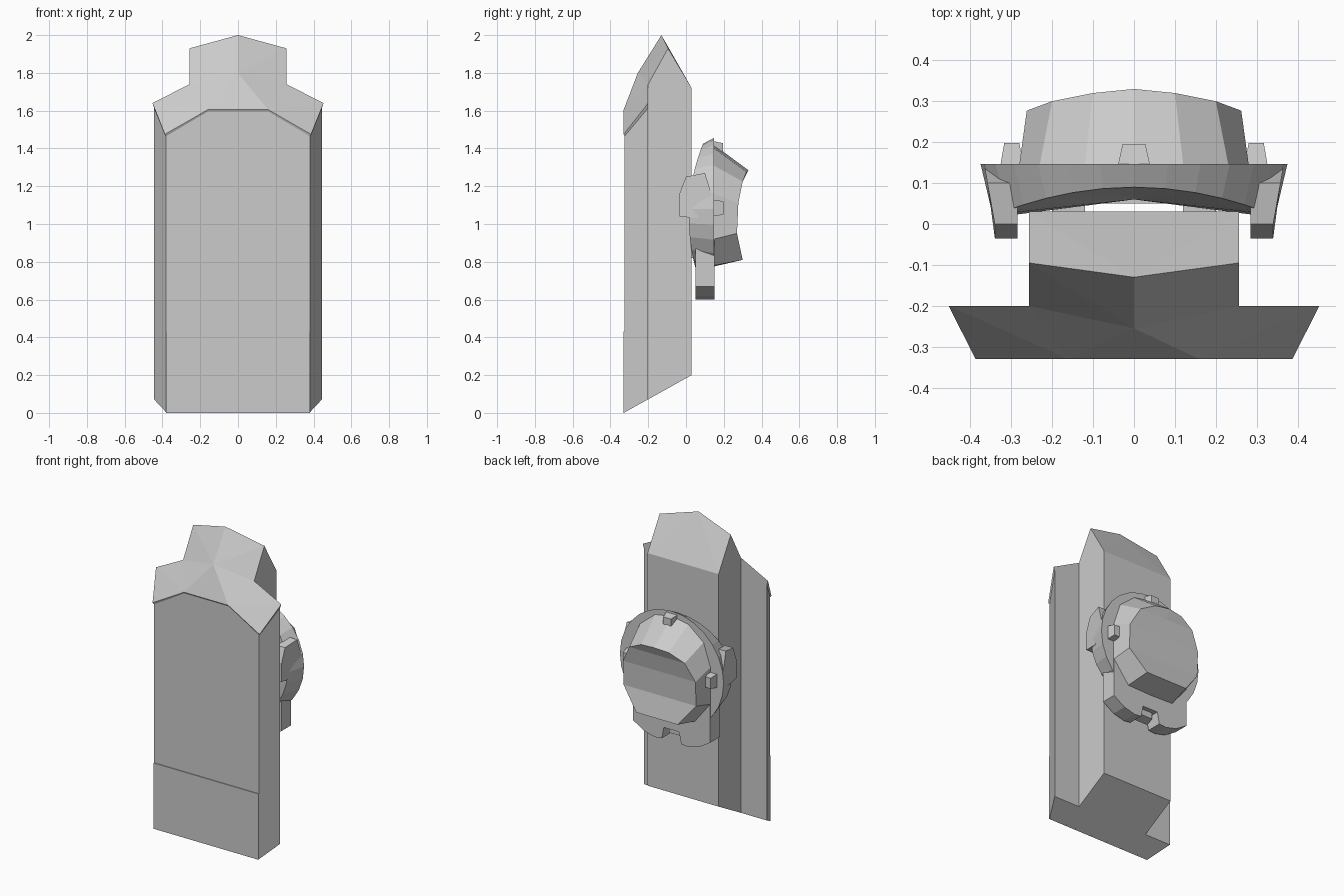
import bpy, bmesh
from math import sin, cos, pi

if "Cube" in bpy.data.objects:
    bpy.data.objects.remove(bpy.data.objects["Cube"])


def build(name, verts, faces, mirror=True):
    """Mesh from named/indexed points; optionally mirrored across x = 0."""
    bm = bmesh.new()
    items = verts.items() if isinstance(verts, dict) else enumerate(verts)
    v = {k: bm.verts.new(co) for k, co in items}
    for f in faces:
        bm.faces.new([v[k] for k in f])
    if mirror:
        dup = bmesh.ops.duplicate(bm, geom=bm.verts[:] + bm.edges[:] + bm.faces[:])
        for e in dup["geom"]:
            if isinstance(e, bmesh.types.BMVert):
                e.co.x *= -1
        bmesh.ops.remove_doubles(bm, verts=bm.verts[:], dist=1e-4)
    bmesh.ops.recalc_face_normals(bm, faces=bm.faces[:])
    bmesh.ops.dissolve_limit(bm, angle_limit=0.005, verts=bm.verts[:], edges=bm.edges[:])
    bmesh.ops.recalc_face_normals(bm, faces=bm.faces[:])
    me = bpy.data.meshes.new(name)
    bm.to_mesh(me)
    bm.free()
    ob = bpy.data.objects.new(name, me)
    bpy.context.collection.objects.link(ob)
    return ob


def loft(name, rings, mirror=False):
    """Closed solid through equal-length rings with capped ends."""
    n = len(rings[0])
    verts = [p for r in rings for p in r]
    faces = [[k * n + i, k * n + (i + 1) % n, (k + 1) * n + (i + 1) % n, (k + 1) * n + i]
             for k in range(len(rings) - 1) for i in range(n)]
    faces += [list(range(n)), list(range((len(rings) - 1) * n, len(verts)))]
    return build(name, verts, faces, mirror)


def box(name, x0, x1, y0, y1, z0, z1, taper=0.0, mirror=False):
    def ring(y, t):
        return [(x0 + t, y, z0 + t), (x1 - t, y, z0 + t), (x1 - t, y, z1 - t), (x0 + t, y, z1 - t)]
    return loft(name, [ring(y0, 0), ring(y1, taper)], mirror)


# Tall slab: sloped underside, stepped plan, faceted roof with a thin eave
pillar = {
    "a0": (.38, -.325, .003), "b0": (.445, -.2, .072), "c0": (.257, -.2, .072), "d0": (.257, .03, .2),
    "m0": (0, -.325, .003), "n0": (0, -.2, .072), "k0": (0, .03, .2),
    "a1": (.38, -.325, 1.465), "b1": (.445, -.2, 1.615), "f1": (.16, -.325, 1.595), "m1": (0, -.325, 1.595),
    "a": (.387, -.33, 1.475), "b": (.453, -.2, 1.64), "f": (.16, -.33, 1.605), "m": (0, -.33, 1.605),
    "c": (.257, -.2, 1.74), "d": (.257, .03, 1.72), "q": (.257, -.095, 1.93),
    "r": (0, -.255, 1.8), "p": (0, -.13, 2.0), "k": (0, .03, 1.72), "c1": (.257, -.2, 1.615),
}
build("slab", pillar, [
    ["m0", "a0", "b0", "c0", "n0"], ["n0", "c0", "d0", "k0"],
    ["m0", "a0", "a1", "f1", "m1"], ["a0", "b0", "b1", "a1"],
    ["b0", "c0", "c1", "b1"], ["c0", "d0", "d", "q", "c", "c1"], ["d0", "k0", "k", "d"],
    ["m1", "f1", "f", "m"], ["f1", "a1", "a", "f"], ["a1", "b1", "b", "a"], ["b1", "c1", "c", "b"],
    ["m", "f", "r"], ["f", "a", "b"], ["f", "b", "c"], ["f", "c", "r"],
    ["r", "c", "q"], ["r", "q", "p"], ["p", "q", "d"], ["p", "d", "k"],
])

# Slightly raised kick panel on the lower front
loft("lower_panel", [[(x, -.33, 0), (x, -.33, .43), (x, -.323, .43), (x, -.323, .004)]
                     for x in (-.38, .38)])

# Round plate behind the slab, its front bending forward at the sides
N, CZ = 28, 1.08


def rim(r, y_of):
    return [(r * sin(2 * pi * i / N), y_of(2 * pi * i / N), CZ + r * cos(2 * pi * i / N))
            for i in range(N)]


def front_y(a):
    return .09 - .07 * sin(a) ** 2 - (.03 if cos(a) < 0 else 0) * abs(cos(a))


back, front = rim(.375, lambda a: .147), rim(.345, front_y)
plate_faces = [[i, (i + 1) % N, N + (i + 1) % N, N + i] for i in range(N)]
plate_faces += [[N + i, N + (i + 1) % N, 2 * N] for i in range(N)] + [list(range(N))]
build("round_plate", back + front + [(0, .06, CZ)], plate_faces, False)

# Side clamps gripping forward past the slab
clamp = [(-.035, 1.04), (-.035, 1.16), (0, 1.25), (.1, 1.27), (.147, 1.12), (.06, 1.03)]
loft("side_clamp", [[(.285, y, z) for y, z in clamp],
                    [(.34 + max(0, y) * .18, y, z) for y, z in clamp]], True)

# Faceted drum on the back with a creased rear face
base = [(.12, .147, 1.40), (.23, .147, 1.31), (.28, .147, 1.16), (.28, .147, .92), (.17, .147, .78)]
rear = [(.10, .32, 1.275), (.20, .30, 1.225), (.262, .277, 1.11), (.262, .27, .95), (.15, .30, .81)]
mid_b = [(0, .147, 1.42), (0, .147, .775)]
drum = {}
for i in range(5):
    drum["b%d" % i], drum["r%d" % i] = base[i], rear[i]
    drum["c%d" % i] = (0, rear[i][1], rear[i][2])
drum["c0"] = (0, .33, 1.285)
drum["t"], drum["u"] = mid_b
drum_faces = [["b%d" % i, "b%d" % (i + 1), "r%d" % (i + 1), "r%d" % i] for i in range(4)]
drum_faces += [["r%d" % i, "r%d" % (i + 1), "c%d" % (i + 1), "c%d" % i] for i in range(4)]
drum_faces += [["t", "b0", "r0", "c0"], ["u", "b4", "r4", "c4"],
               ["t", "b0", "b1", "b2", "b3", "b4", "u"]]
build("rear_drum", drum, drum_faces)

# Lower skirt with chamfered corners and a notch in the bottom edge
skirt = [(.28, 1.0), (.28, .67), (.2, .62), (.12, .60), (.07, .605), (.055, .68)]
outline = skirt + [(-x, z) for x, z in reversed(skirt)]
loft("lower_skirt", [[(x, .05, z) for x, z in outline], [(x, .15, z) for x, z in outline]])
box("notch_tongue", -.05, .05, .06, .12, .63, .72, .01)
box("skirt_rib", .12, .2, .03, .06, .82, 1.03, mirror=True)

# Small lugs around the plate
box("top_lug", -.04, .04, .14, .195, 1.36, 1.44, .012)
box("side_lug", .27, .327, .14, .198, 1.04, 1.13, .01, mirror=True)
